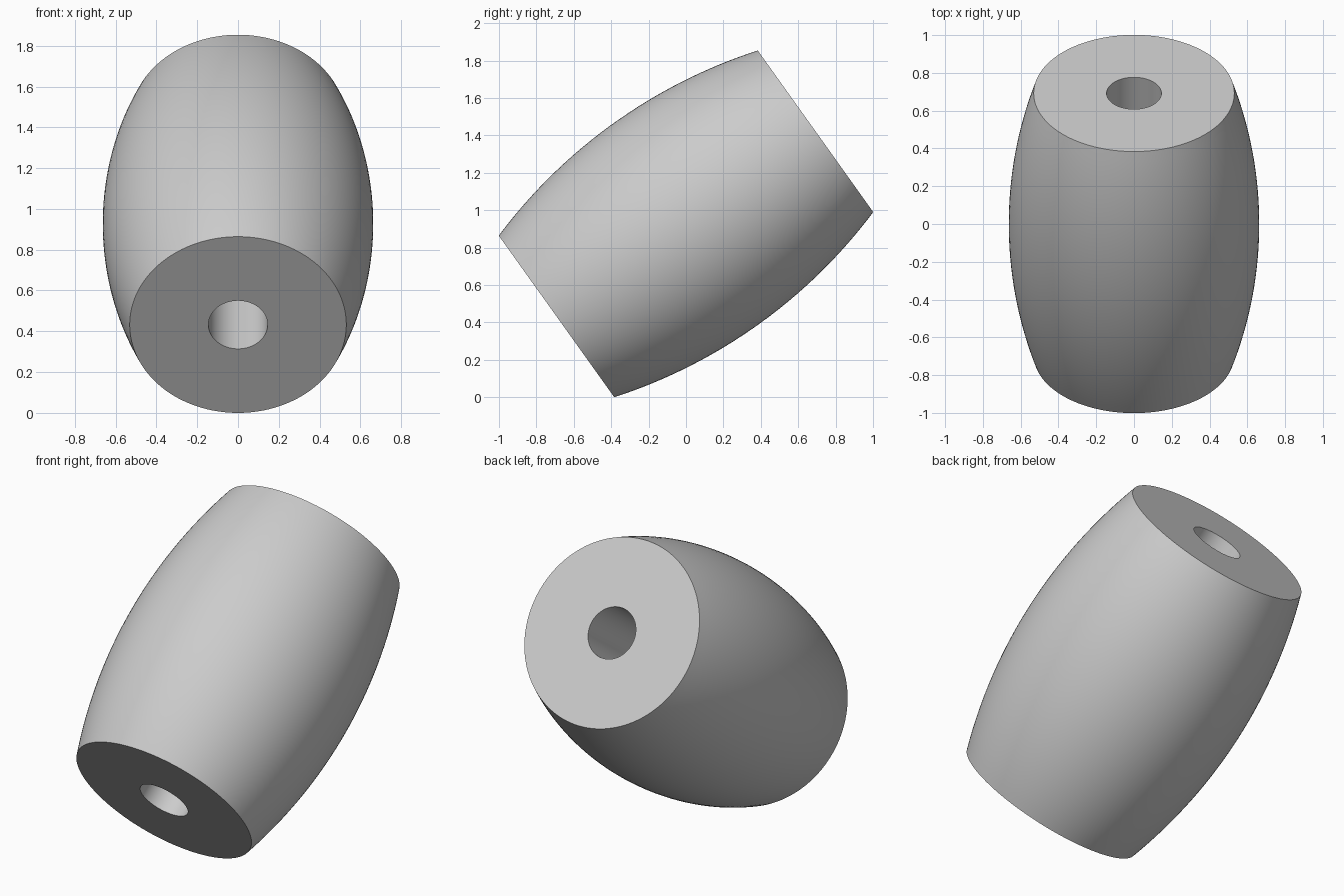
import bpy, bmesh
from math import atan2, sqrt, radians, tau
from mathutils import Matrix, Vector

cube = bpy.data.objects.get("Cube")
if cube:
    bpy.data.objects.remove(cube, do_unlink=True)

HALF_LENGTH, END_RADIUS, MID_RADIUS, BORE_RADIUS = 0.851, 0.531, 0.663, 0.145
SEGMENTS, RINGS = 128, 32

grey = bpy.data.materials.new("plain grey")
grey.use_nodes = True
colour = (0.6, 0.6, 0.6, 1)
grey.diffuse_color = colour
grey.node_tree.nodes["Principled BSDF"].inputs["Base Color"].default_value = colour

# Closed cross-section: bulging circular arc outside, straight bore inside
sag = MID_RADIUS - END_RADIUS
arc_radius = (HALF_LENGTH ** 2 + sag ** 2) / (2 * sag)
profile = []
for i in range(RINGS + 1):
    t = HALF_LENGTH * (2 * i / RINGS - 1)
    r = MID_RADIUS - arc_radius + sqrt(arc_radius ** 2 - t ** 2)
    profile.append((r, 0, t))
profile += [(BORE_RADIUS, 0, HALF_LENGTH), (BORE_RADIUS, 0, -HALF_LENGTH)]

# Revolve the section around the barrel axis
bm = bmesh.new()
verts = [bm.verts.new(p) for p in profile]
edges = [bm.edges.new((a, b)) for a, b in zip(verts, verts[1:] + verts[:1])]
bmesh.ops.spin(bm, geom=verts + edges, cent=(0, 0, 0), axis=(0, 0, 1),
               angle=tau, steps=SEGMENTS, use_merge=True)
bmesh.ops.remove_doubles(bm, verts=bm.verts, dist=1e-5)
bmesh.ops.recalc_face_normals(bm, faces=bm.faces)

# Tilt the axis so the back end rises, and rest the low rim on the ground
bm.transform(Matrix.Rotation(-atan2(1.385, 0.99), 4, "X"))
lowest = min(v.co.z for v in bm.verts)
bmesh.ops.translate(bm, verts=bm.verts, vec=Vector((0, 0, -lowest)))

mesh = bpy.data.meshes.new("bored_barrel")
bm.to_mesh(mesh)
bm.free()
mesh.materials.append(grey)
barrel = bpy.data.objects.new("bored_barrel", mesh)
bpy.context.collection.objects.link(barrel)

# Smooth sides with crisp rims
bpy.ops.object.select_all(action="DESELECT")
barrel.select_set(True)
bpy.context.view_layer.objects.active = barrel
bpy.ops.object.shade_smooth_by_angle(angle=radians(30))
